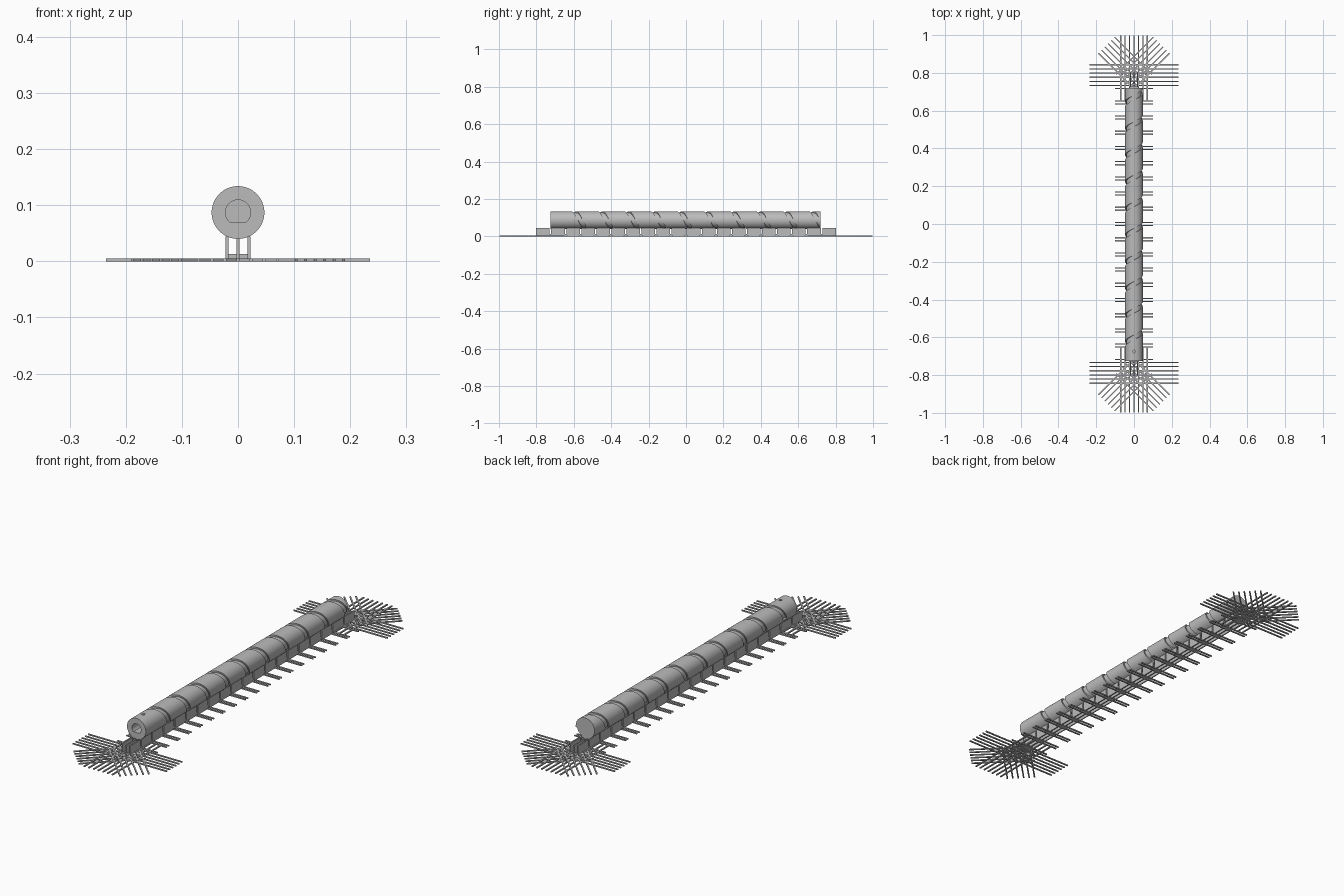
import bpy, bmesh, math
from mathutils import Matrix, Vector

cube = bpy.data.objects.get("Cube")
if cube:
    bpy.data.objects.remove(cube, do_unlink=True)

grey = bpy.data.materials.new("plain grey")
grey.use_nodes = True
COLOUR = (0.5, 0.5, 0.5, 1)
grey.diffuse_color = COLOUR
grey.node_tree.nodes["Principled BSDF"].inputs["Base Color"].default_value = COLOUR


def finish(bm, name):
    bmesh.ops.recalc_face_normals(bm, faces=bm.faces)
    mesh = bpy.data.meshes.new(name)
    bm.to_mesh(mesh)
    bm.free()
    mesh.materials.append(grey)
    obj = bpy.data.objects.new(name, mesh)
    bpy.context.collection.objects.link(obj)
    return obj


def box(bm, centre, size, angle=0):
    m = (Matrix.Translation(centre) @ Matrix.Rotation(angle, 4, 'Z')
         @ Matrix.Diagonal((*size, 1)))
    bmesh.ops.create_cube(bm, size=1, matrix=m)


# Shaft: a cylinder along y with a helical groove that runs out at the back
RADIUS, AXIS_Z, FRONT, BACK = 0.047, 0.087, -0.725, 0.72
PITCH, FIRST, WIDTH, DEPTH, SIDES = 0.141, -0.6, 0.026, 0.007, 64
TURNS = range(-1, 11)


def groove_depth(turn):
    return DEPTH if turn > -0.3 else 0


def column(a):
    """Points (y, radius) from front to back at one angle."""
    pts = [(FRONT, RADIUS)]
    end_r = RADIUS
    for k in TURNS:
        turn = k + a / math.tau
        mid = FIRST + PITCH * turn
        low = RADIUS - groove_depth(turn)
        if abs(BACK - mid) < WIDTH / 2:
            end_r = low
        for side, radii in ((-1, (RADIUS, low)), (1, (low, RADIUS))):
            y = mid + side * WIDTH / 2
            for r in radii:
                pts.append((y, r) if FRONT < y < BACK else
                           (FRONT, RADIUS) if y <= FRONT else (BACK, None))
    pts.append((BACK, None))
    return [(y, end_r if r is None else r) for y, r in pts]


bm = bmesh.new()
cols = []
for i in range(SIDES + 1):
    a = math.tau * i / SIDES
    cols.append([bm.verts.new((r * math.sin(a), y, AXIS_Z + r * math.cos(a)))
                 for y, r in column(a)])
# the last column meets the first one turn further along
for c0, c1 in zip(cols, cols[1:]):
    for j in range(len(c0) - 1):
        bm.faces.new((c0[j], c0[j + 1], c1[j + 1], c1[j]))
bm.faces.new([c[0] for c in cols[:-1]])
bm.faces.new([c[-1] for c in cols[:-1]])
bmesh.ops.remove_doubles(bm, verts=bm.verts, dist=0.00005)
bmesh.ops.dissolve_degenerate(bm, edges=bm.edges, dist=0.00005)
shaft = finish(bm, "grooved_shaft")

# Cutters: D-shaped bore in the front end and a small screw hole above it
bm = bmesh.new()
BORE, FLAT, BORE_END = 0.0225, -0.017, -0.6
start = math.asin(FLAT / BORE)
sweep = math.pi - 2 * start
profile = [bm.verts.new((BORE * math.cos(start + sweep * i / 32), FRONT - 0.05,
                         AXIS_Z + BORE * math.sin(start + sweep * i / 32)))
           for i in range(33)]
face = bm.faces.new(profile)
new = bmesh.ops.extrude_face_region(bm, geom=[face])["geom"]
bmesh.ops.translate(bm, verts=[v for v in new if isinstance(v, bmesh.types.BMVert)],
                    vec=(0, BORE_END - FRONT + 0.05, 0))
bore_cutter = finish(bm, "bore_cutter")

bm = bmesh.new()
bmesh.ops.create_cone(bm, cap_ends=True, segments=16, radius1=0.007, radius2=0.007,
                      depth=0.08, matrix=Matrix.Translation((0, -0.675, 0.13)))
screw_cutter = finish(bm, "screw_hole_cutter")

for cutter in (bore_cutter, screw_cutter):
    mod = shaft.modifiers.new(cutter.name, 'BOOLEAN')
    mod.operation, mod.object, mod.solver = 'DIFFERENCE', cutter, 'EXACT'
    bpy.context.view_layer.objects.active = shaft
    shaft.select_set(True)
    bpy.ops.object.modifier_apply(modifier=mod.name)
for cutter in (bore_cutter, screw_cutter):
    bpy.data.objects.remove(cutter, do_unlink=True)
bpy.ops.object.select_all(action='DESELECT')
shaft.select_set(True)
bpy.context.view_layer.objects.active = shaft
bpy.ops.object.shade_smooth_by_angle(angle=math.radians(30))

# Support walls: three rows of short blocks under the shaft
STEP, GAP, WALL = 0.0805, 0.008, 0.005
bm = bmesh.new()
for x, top in ((-0.0195, 0.0445), (0, 0.041), (0.0195, 0.0445)):
    for k in range(-10, 10):
        box(bm, (x, (k + 0.5) * STEP, top / 2), (WALL, STEP - GAP, top))
finish(bm, "support_walls")

# Low cross ties bridging the gaps between the blocks
bm = bmesh.new()
for k in range(-9, 10):
    box(bm, (0, k * STEP, 0.0065), (0.039, GAP + 0.002, 0.013))
finish(bm, "support_ties")

# Paired cross bars on the ground at every gap
BAR, THICK = 0.006, 0.005
bm = bmesh.new()
for k in range(-9, 10):
    for s in (-1, 1):
        box(bm, (0, k * STEP + s * 0.008, THICK / 2), (0.2, BAR, THICK))
finish(bm, "cross_bars")

# Fans of flat bars spreading on the ground at both ends
for end, name in ((-1, "front_fan"), (1, "back_fan")):
    bm = bmesh.new()
    for i in range(6):
        # sideways bars
        box(bm, (0, end * (0.733 + 0.022 * i), THICK / 2), (0.47, BAR, THICK))
        # diagonal bars on each side
        for s in (-1, 1):
            offset = (i - 2.5) * 0.024
            mid = Vector((0.146, 0.947)) + Vector((-1, 1)).normalized() * offset
            mid -= Vector((1, 1)).normalized() * 0.14
            box(bm, (s * mid.x, end * mid.y, THICK / 2), (0.28, BAR, THICK),
                s * end * math.pi / 4)
    for i in range(-3, 4):
        # lengthways bars
        box(bm, (i * 0.0235, end * 0.825, THICK / 2), (BAR, 0.346, THICK))
    finish(bm, name)
